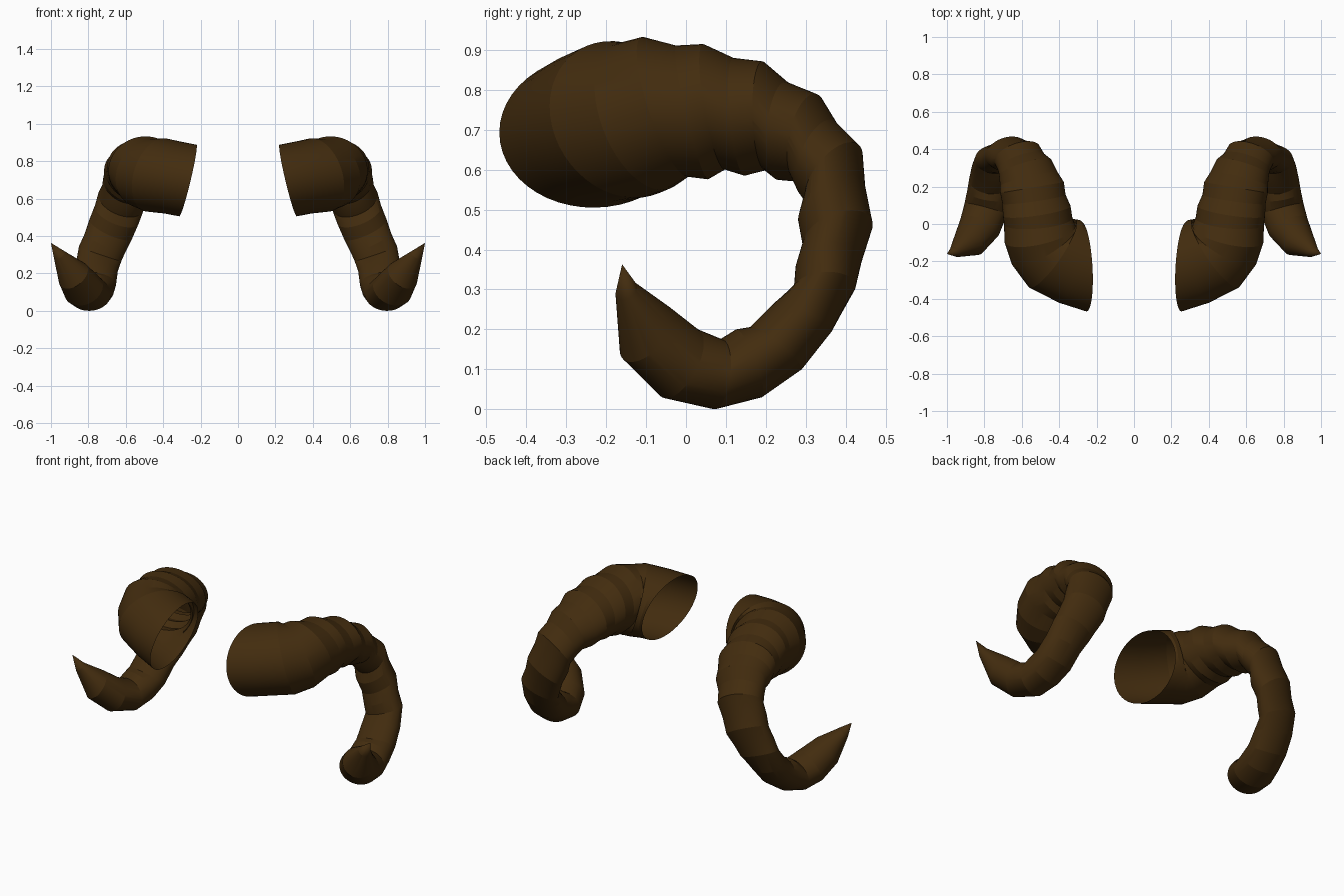
import bpy, bmesh, math
from mathutils import Vector

if "Cube" in bpy.data.objects:
    bpy.data.objects.remove(bpy.data.objects["Cube"])

SEGMENTS = 48

# Ring stations: centre x, outer-edge (y, z), inner-edge (y, z), half width
RINGS = [
    (.268, -.228, .888, -.228, .505, .24),
    (.345, -.21, .903, -.19, .52, .228),
    (.437, -.18, .922, -.135, .53, .22),
    (.478, -.15, .917, -.07, .55, .205),
    (.503, -.10, .93, -.005, .585, .195),
    (.512, -.02, .907, .05, .58, .184),
    (.52, .05, .91, .09, .605, .184),
    (.535, .125, .875, .14, .59, .172),
    (.545, .20, .865, .19, .605, .175),
    (.562, .26, .815, .22, .58, .16),
    (.582, .335, .785, .27, .575, .147),
    (.603, .375, .72, .285, .54, .133),
    (.625, .435, .66, .305, .51, .132),
    (.648, .445, .57, .285, .46, .128),
    (.68, .465, .475, .295, .40, .126),
    (.71, .44, .385, .275, .345, .12),
    (.737, .425, .31, .27, .30, .12),
    (.755, .365, .195, .22, .265, .114),
    (.767, .29, .10, .16, .205, .116),
    (.778, .19, .03, .125, .20, .116),
    (.792, .07, .00, .09, .175, .118),
    (.825, -.06, .03, .03, .20, .112),
    (.88, -.157, .125, -.04, .255, .09),
    (.955, -.174, .28, -.125, .315, .035),
]
TIP = Vector((1.0, -.16, .363))

brown = bpy.data.materials.new("dark horn brown")
brown.diffuse_color = (.055, .025, .0045, 1)
brown.use_nodes = True
brown.node_tree.nodes["Principled BSDF"].inputs["Base Color"].default_value = brown.diffuse_color


def lean(k):
    """Inward lean of a ring's top: full at the root and crown, then fading."""
    return -.24 * min(1, max(0, (14 - k) / 6))


def horn(name, side):
    """Loft elliptical rings along the curl; side is +1 or -1 in x."""
    centres = [Vector((x, (oy + iy) / 2, (oz + iz) / 2))
               for x, oy, oz, iy, iz, w in RINGS] + [TIP]
    bm = bmesh.new()
    loops = []
    for k, (x, oy, oz, iy, iz, w) in enumerate(RINGS):
        c = centres[k]
        rise = (oz - iz) / 2
        up = Vector((lean(k) * rise, (oy - iy) / 2, rise))
        if k == 0:
            along = Vector((1, -.06, .2))
        elif k == 1:
            along = Vector((1, .25, .15))
        else:
            along = centres[k + 1] - centres[k - 1]
        across = along.cross(up).normalized() * w
        ring = []
        for j in range(SEGMENTS):
            a = math.tau * j / SEGMENTS
            p = c + up * math.cos(a) + across * math.sin(a)
            ring.append(bm.verts.new((p.x * side, p.y, p.z)))
        loops.append(ring)

    def face(vs):
        bm.faces.new(vs if side > 0 else vs[::-1])

    # ribbed bands
    for a, b in zip(loops, loops[1:]):
        for j in range(SEGMENTS):
            n = (j + 1) % SEGMENTS
            face([a[j], a[n], b[n], b[j]])
    # pointed tip; the root stays open
    tip = bm.verts.new((TIP.x * side, TIP.y, TIP.z))
    for j in range(SEGMENTS):
        face([loops[-1][j], loops[-1][(j + 1) % SEGMENTS], tip])

    mesh = bpy.data.meshes.new(name)
    bm.to_mesh(mesh)
    bm.free()
    mesh.materials.append(brown)
    obj = bpy.data.objects.new(name, mesh)
    bpy.context.collection.objects.link(obj)
    bpy.ops.object.select_all(action='DESELECT')
    obj.select_set(True)
    bpy.context.view_layer.objects.active = obj
    bpy.ops.object.shade_smooth_by_angle(angle=math.radians(12))


horn("horn_right", 1)
horn("horn_left", -1)
